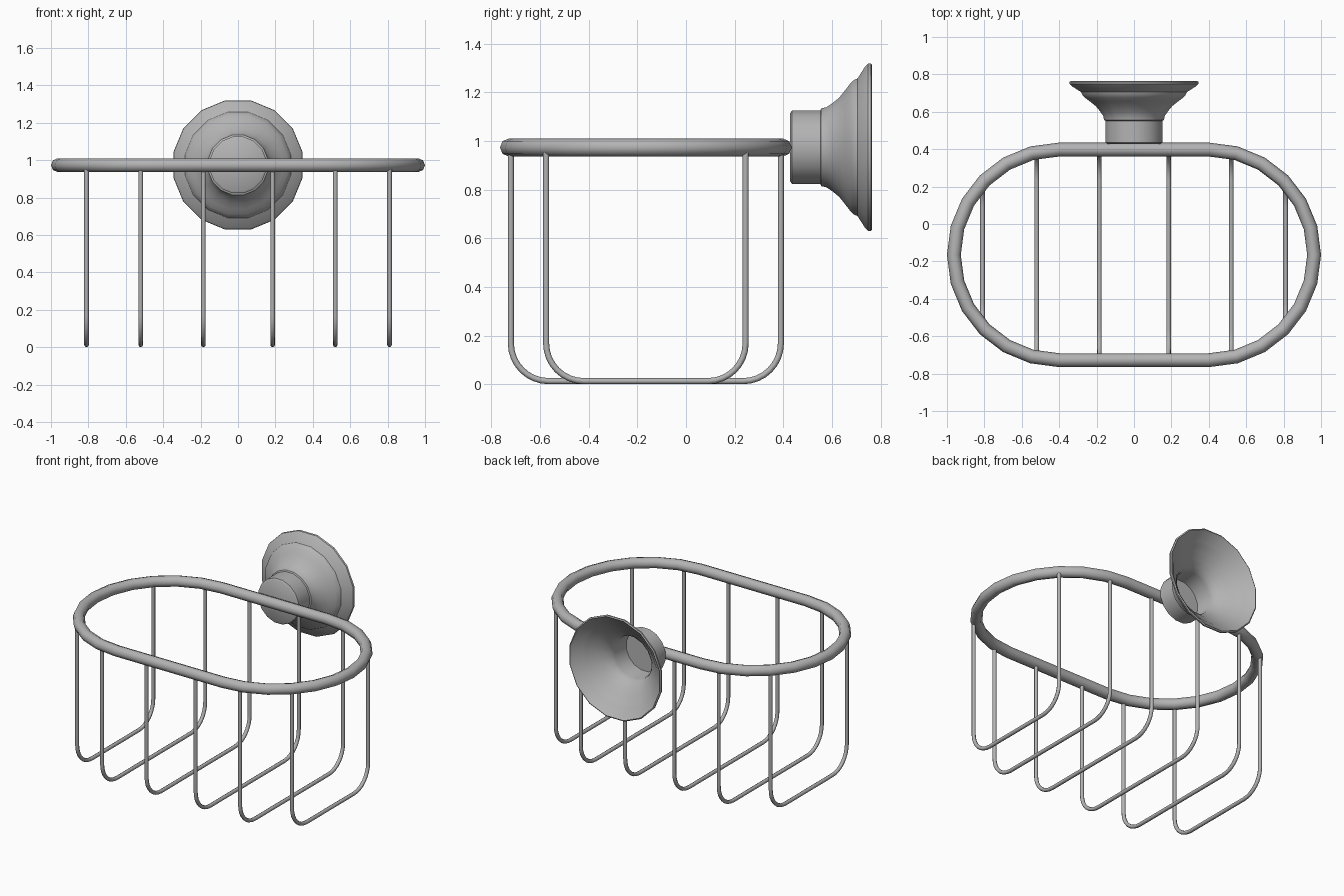
import bpy
import bmesh
from math import sin, cos, pi, radians

if "Cube" in bpy.data.objects:
    bpy.data.objects.remove(bpy.data.objects["Cube"], do_unlink=True)

# Satin metal finish shared by every part
metal = bpy.data.materials.new("satin grey metal")
metal.use_nodes = True
colour = (0.45, 0.45, 0.45, 1)
metal.diffuse_color = colour
metal.node_tree.nodes["Principled BSDF"].inputs["Base Color"].default_value = colour


def add_object(name, mesh, angle):
    mesh.materials.clear()
    mesh.materials.append(metal)
    obj = bpy.data.objects.new(name, mesh)
    bpy.context.collection.objects.link(obj)
    bpy.ops.object.select_all(action="DESELECT")
    obj.select_set(True)
    bpy.context.view_layer.objects.active = obj
    bpy.ops.object.shade_smooth_by_angle(angle=radians(angle))
    return obj


def tube(name, points, radius, closed=False):
    """Sweep a round section along a path and turn it into a mesh."""
    curve = bpy.data.curves.new(name + " path", "CURVE")
    curve.dimensions = "3D"
    curve.bevel_depth = radius
    curve.bevel_resolution = 2
    curve.use_fill_caps = not closed
    spline = curve.splines.new("POLY")
    spline.points.add(len(points) - 1)
    for point, co in zip(spline.points, points):
        point.co = (*co, 1)
    spline.use_cyclic_u = closed
    helper = bpy.data.objects.new(name + " helper", curve)
    bpy.context.collection.objects.link(helper)
    graph = bpy.context.evaluated_depsgraph_get()
    mesh = bpy.data.meshes.new_from_object(helper.evaluated_get(graph))
    bpy.data.objects.remove(helper, do_unlink=True)
    return add_object(name, mesh, 50)


def lathe(name, profile, sides, height):
    """Spin (y, radius) points round a front-to-back axis."""
    bm = bmesh.new()
    rings = []
    for y, r in profile:
        angles = [2 * pi * (i + 0.5) / sides for i in range(sides)]
        rings.append([bm.verts.new((r * sin(a), y, height + r * cos(a))) for a in angles])
    for a, b in zip(rings, rings[1:]):
        for i in range(sides):
            j = (i + 1) % sides
            bm.faces.new((a[i], a[j], b[j], b[i]))
    bm.faces.new(rings[0])
    bm.faces.new(rings[-1])
    bmesh.ops.recalc_face_normals(bm, faces=bm.faces)
    mesh = bpy.data.meshes.new(name)
    bm.to_mesh(mesh)
    bm.free()
    return add_object(name, mesh, 35)


MID_Y, RIM_Z = -0.165, 0.973

# Oval rim: two half circles joined by straight sides
rim = []
for side in (1, -1):
    for step in range(13):
        a = pi * step / 12
        rim.append((side * (0.4 + 0.563 * sin(a)), MID_Y + side * 0.563 * cos(a), RIM_Z))
tube("rim", rim, 0.037, closed=True)

# U-shaped basket wires with rounded lower corners
WIRE, BEND = 0.0125, 0.155
for label, x, half in (("inner", 0.185, 0.555), ("middle", 0.52, 0.555), ("outer", 0.81, 0.41)):
    for word, side in (("left", 1), ("right", -1)):
        path = [(side * x, MID_Y - half, RIM_Z)]
        for end in (-1, 1):
            arc = []
            for step in range(9):
                a = pi / 2 * step / 8
                arc.append((side * x,
                            MID_Y + end * (half - BEND + BEND * cos(a)),
                            WIRE + BEND - BEND * sin(a)))
            path += arc if end < 0 else arc[::-1]
        path.append((side * x, MID_Y + half, RIM_Z))
        tube(f"{label}_wire_{word}", path, WIRE)

# Hollow suction cup: outside from the neck to the lip, then back inside
outside = [(0.428, 0.142), (0.436, 0.154), (0.552, 0.154), (0.556, 0.163), (0.578, 0.168),
           (0.6, 0.183), (0.63, 0.208), (0.655, 0.24), (0.675, 0.267), (0.692, 0.283),
           (0.705, 0.288), (0.735, 0.336), (0.748, 0.35), (0.76, 0.352)]
inside = [(0.765, 0.344), (0.752, 0.334), (0.715, 0.283), (0.7, 0.268), (0.67, 0.235),
          (0.64, 0.198), (0.605, 0.165), (0.58, 0.15), (0.56, 0.145), (0.445, 0.14)]
lathe("suction_cup", outside + inside, 16, 0.974)
